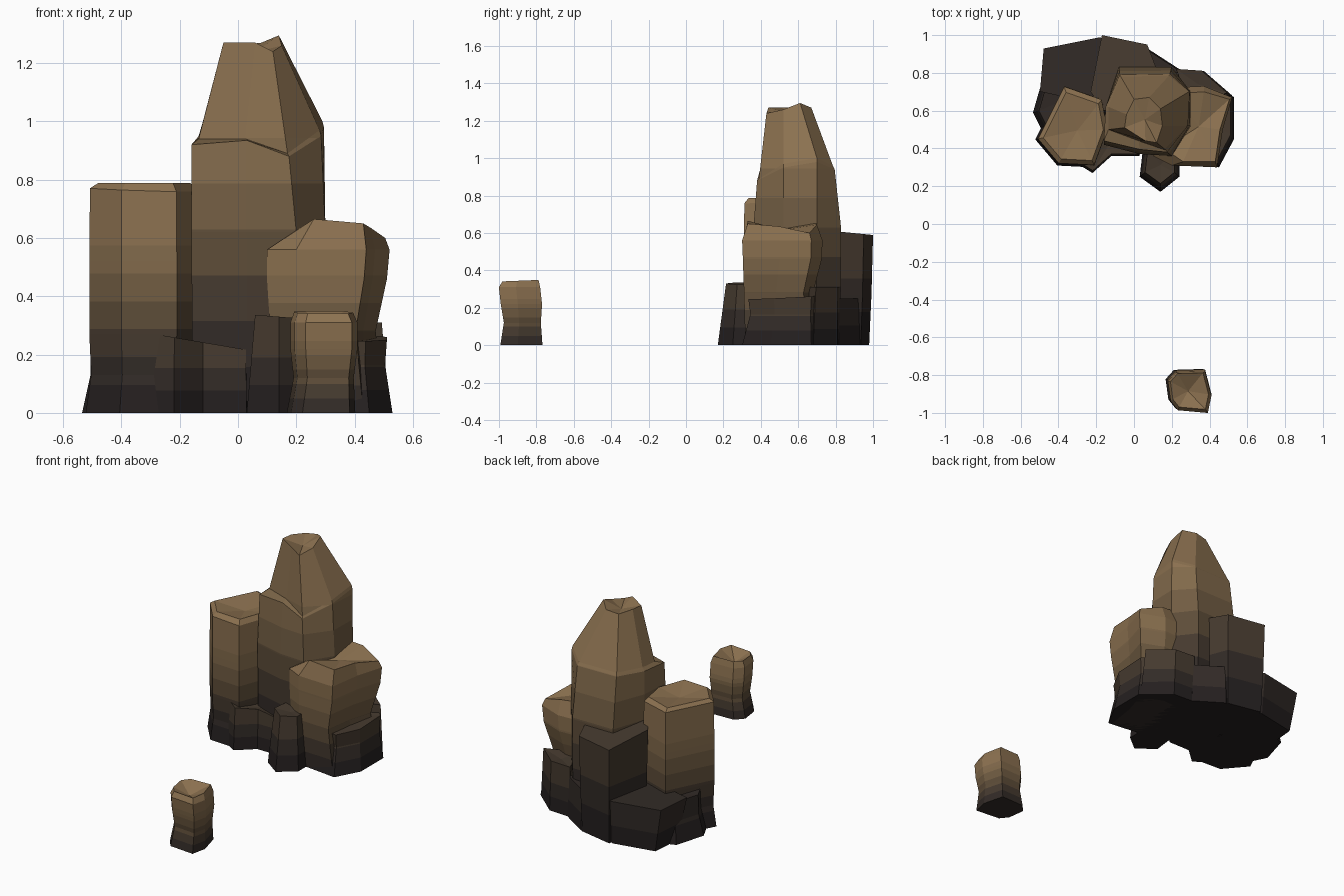
import bpy, bmesh
from mathutils import Vector

# Stone tones, dark foot to tan top
TONES = [(.018, .014, .014), (.032, .024, .02), (.06, .042, .028), (.11, .073, .04),
         (.165, .108, .055), (.22, .142, .07), (.26, .165, .08)]
mats = []
for i, c in enumerate(TONES):
    m = bpy.data.materials.new(f"stone_{i}")
    m.diffuse_color = (*c, 1)
    mats.append(m)


def rock(name, outline, levels, tones=(0, 6), tops=(), dish=.012):
    """Loft an outline through levels (z, scale, dx, dy, tilt_x, tilt_y); tops = extra irregular rings."""
    n = len(outline)
    cx = sum(p[0] for p in outline) / n
    cy = sum(p[1] for p in outline) / n
    bm = bmesh.new()
    rings = []
    for lv in levels:
        z, s, dx, dy, tx, ty = (*lv, *[0] * (6 - len(lv)))
        rings.append([bm.verts.new((cx + (x - cx) * s + dx, cy + (y - cy) * s + dy,
                                    z + tx * (x - cx) * s + ty * (y - cy) * s)) for x, y in outline])
    for ring in tops:
        rings.append([bm.verts.new(p) for p in ring])
    for a, b in zip(rings, rings[1:]):
        for i in range(n):
            j = (i + 1) % n
            bm.faces.new((a[i], a[j], b[j], b[i]))
    bm.faces.new(rings[0][::-1])
    # slightly dished cap
    mid = sum((v.co for v in rings[-1]), Vector()) / n
    c = bm.verts.new(mid - Vector((0, 0, dish)))
    for i in range(n):
        bm.faces.new((rings[-1][i], rings[-1][(i + 1) % n], c))
    # cut into height bands for the colour gradient
    h = max(v.co.z for v in bm.verts) * .85
    lo, hi = tones
    k = hi - lo + 1
    for i in range(1, k):
        bmesh.ops.bisect_plane(bm, geom=bm.verts[:] + bm.edges[:] + bm.faces[:], dist=1e-4,
                               plane_co=(0, 0, h * i / k), plane_no=(0, 0, 1))
    bmesh.ops.recalc_face_normals(bm, faces=bm.faces[:])
    for f in bm.faces:
        f.material_index = min(hi, lo + int(f.calc_center_median().z / h * k))
    me = bpy.data.meshes.new(name)
    bm.to_mesh(me)
    bm.free()
    for m in mats:
        me.materials.append(m)
    bpy.context.collection.objects.link(bpy.data.objects.new(name, me))


# Tall central spire: ledge at the left shoulder, notched tip
rock("spire", [(-.16, .42), (.03, .37), (.20, .36), (.30, .52), (.30, .70), (.20, .83), (-.08, .83), (-.15, .62)],
     [(0, .98), (.3, .99), (.62, 1)],
     tops=[[(-.16, .44, .92), (.03, .395, .935), (.175, .38, .88), (.285, .52, .95),
            (.295, .70, .98), (.19, .795, .94), (-.075, .79, .94), (-.15, .62, .93)],
           [(-.135, .50, .94), (.025, .44, .94), (.17, .39, .89), (.28, .52, .97),
            (.29, .70, 1.0), (.185, .785, .96), (-.07, .78, .96), (-.135, .62, .95)],
           [(-.05, .51, 1.27), (.06, .44, 1.27), (.12, .43, 1.24), (.15, .52, 1.26),
            (.14, .61, 1.295), (.08, .67, 1.27), (0, .66, 1.26), (-.04, .58, 1.27)]], dish=.03)

# Left column
rock("left_column", [(-.51, .45), (-.40, .32), (-.21, .31), (-.14, .50), (-.17, .66), (-.37, .73)],
     [(0, 1.06), (.13, .97), (.27, 1), (.52, 1), (.765, .99, 0, 0, -.03, .02), (.788, .86)], dish=.03)

# Right boulder, overhanging its foot
rock("right_boulder", [(.10, .36), (.20, .31), (.44, .30), (.47, .50), (.52, .67), (.37, .73), (.15, .72)],
     [(0, .92), (.28, .86, -.02, -.02), (.46, .98, -.005, 0), (.56, 1)], (1, 6),
     tops=[[(.16, .40, .60), (.26, .33, .665), (.43, .33, .65), (.455, .50, .635),
            (.505, .66, .60), (.37, .70, .645), (.22, .69, .66)]], dish=.02)

# Dark rear column
rock("rear_column", [(-.23, .70), (-.16, .60), (.13, .68), (.12, .82), (.07, .95), (-.17, 1.0)],
     [(0, .90), (.27, .96), (.61, 1, 0, 0, 0, -.10)], (0, 2), dish=0)

# Low skirt rocks around the foot
rock("rear_left_block", [(-.50, .70), (-.15, .62), (-.12, .97), (-.18, .99), (-.48, .93)],
     [(0, .85, .02, .0), (.27, .99)], (0, 1), dish=0)
rock("rear_right_skirt", [(-.1, .6), (.25, .6), (.24, .82), (.07, .93), (-.1, .9)],
     [(0, 1.0), (.25, .95)], (0, 1))
rock("left_skirt", [(-.535, .59), (-.45, .42), (-.25, .6), (-.28, .85), (-.48, .78)],
     [(0, 1.0), (.13, .86, .01), (.25, .84, .01)], (0, 1))
rock("front_left_skirt", [(-.22, .27), (-.12, .36), (.03, .36), (.04, .55), (-.25, .55), (-.30, .32)],
     [(0, 1), (.245, .98, 0, .01, -.17, 0)], (0, 2))
rock("front_slab", [(.03, .25), (.14, .17), (.24, .25), (.24, .42), (.05, .42)],
     [(0, 1), (.33, .74, 0, .01, -.08, 0)], (0, 2))
rock("right_skirt", [(.20, .33), (.45, .30), (.53, .45), (.53, .67), (.37, .80), (.16, .82)],
     [(0, 1.0), (.165, .87, -.005, .01), (.26, .91, -.005, .01, -.03, .05)], (0, 2))
rock("right_wedge", [(.30, .60), (.52, .68), (.37, .81), (.22, .82)],
     [(0, 1), (.31, .90, -.01, .01)], (0, 2))

# Small separate rock in front
rock("small_rock", [(.18, -.93), (.22, -.98), (.385, -.995), (.405, -.90), (.37, -.765), (.21, -.77), (.165, -.82)],
     [(0, .98), (.12, .86, .01, .005), (.22, .96, .01), (.31, .96, .01, -.01), (.345, .84, .01, -.005, 0, .04)],
     (1, 6), dish=.05)
